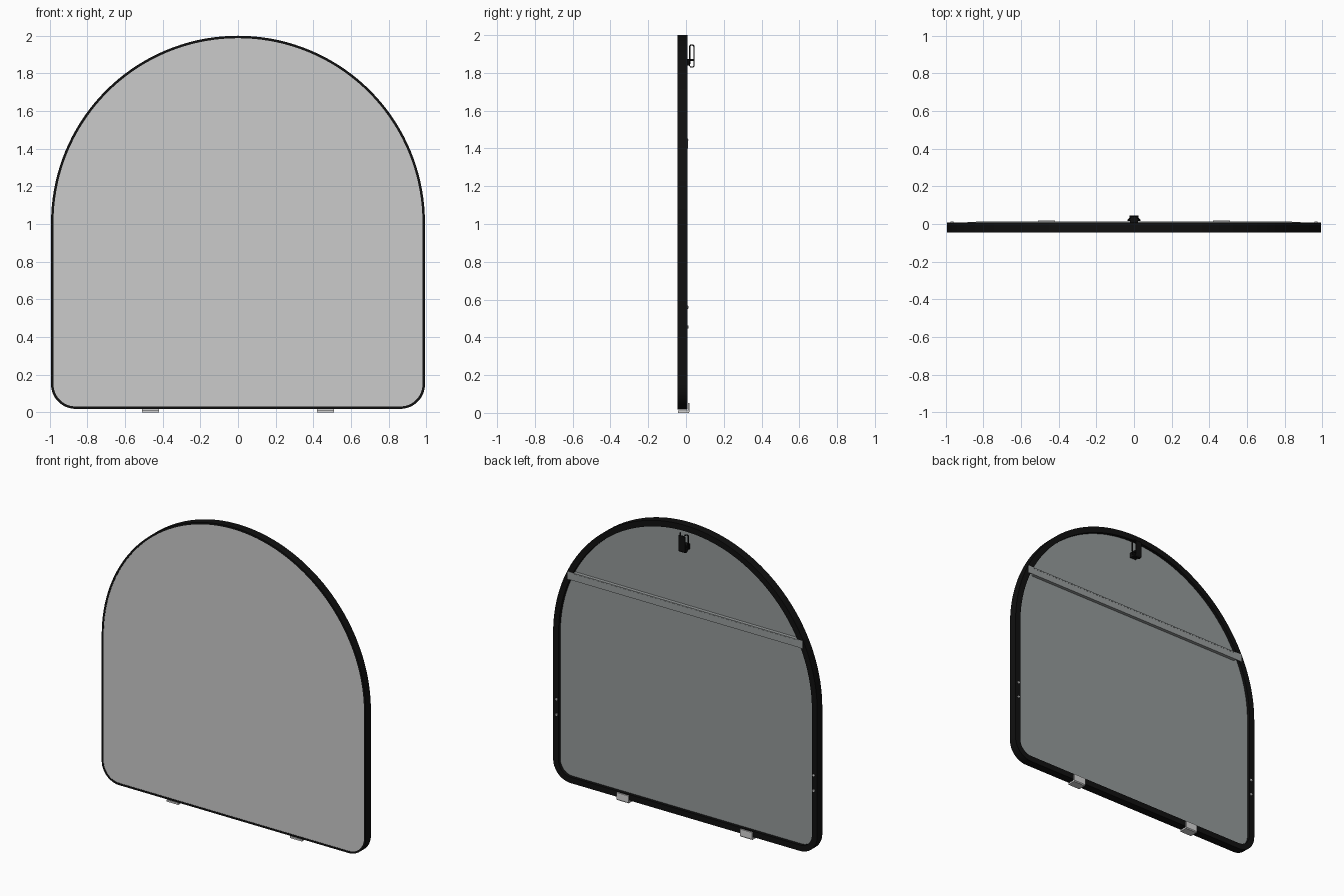
import bpy, bmesh, math
from mathutils import Vector

cube = bpy.data.objects.get("Cube")
if cube:
    bpy.data.objects.remove(cube, do_unlink=True)


def material(name, r, g, b, rough=0.5):
    m = bpy.data.materials.new(name)
    m.use_nodes = True
    m.diffuse_color = (r, g, b, 1)
    bsdf = m.node_tree.nodes["Principled BSDF"]
    bsdf.inputs["Base Color"].default_value = (r, g, b, 1)
    bsdf.inputs["Roughness"].default_value = rough
    return m


BLACK = material("matte black", 0.005, 0.005, 0.005)
GLASS = material("mirror silver", 0.6, 0.6, 0.6)
BACKING = material("backing grey", 0.30, 0.325, 0.325)
BAR = material("bar grey", 0.32, 0.34, 0.34)
STEEL = material("pale steel", 0.65, 0.65, 0.65)

HALF, BOTTOM, TOP, CORNER = 0.993, 0.018, 2.0, 0.13
FRONT, BACK = -0.046, 0.009


def finish(name, bm, mat, smooth=False):
    bmesh.ops.recalc_face_normals(bm, faces=bm.faces)
    mesh = bpy.data.meshes.new(name)
    bm.to_mesh(mesh)
    bm.free()
    mesh.materials.append(mat)
    ob = bpy.data.objects.new(name, mesh)
    bpy.context.collection.objects.link(ob)
    if smooth:
        bpy.ops.object.select_all(action="DESELECT")
        ob.select_set(True)
        bpy.context.view_layer.objects.active = ob
        bpy.ops.object.shade_smooth_by_angle(angle=math.radians(30))
    return ob


def arc(cx, cz, r, start, end, steps):
    angles = [math.radians(start + (end - start) * i / steps) for i in range(steps + 1)]
    return [(cx + r * math.cos(a), cz + r * math.sin(a)) for a in angles]


def arch_outline(inset):
    """Arch with rounded lower corners, shrunk by inset."""
    cx, cz, r = HALF - CORNER, BOTTOM + CORNER, CORNER - inset
    return (arc(0, TOP - HALF, HALF - inset, 0, 180, 72)
            + arc(-cx, cz, r, 180, 270, 12) + arc(cx, cz, r, 270, 360, 12))


def arch_loft(name, sections, mat, caps):
    """Joins arch rings given as (inset, y)."""
    bm = bmesh.new()
    rings = [[bm.verts.new((x, y, z)) for x, z in arch_outline(d)] for d, y in sections]
    n = len(rings[0])
    for a, b in zip(rings, rings[1:]):
        for i in range(n):
            j = (i + 1) % n
            bm.faces.new((a[i], a[j], b[j], b[i]))
    if caps:
        bm.faces.new(rings[0])
        bm.faces.new(rings[-1])
    return finish(name, bm, mat, True)


def box(name, x, y, z, mat):
    bm = bmesh.new()
    bmesh.ops.create_cube(bm, size=1)
    for v in bm.verts:
        v.co = Vector([lo + (hi - lo) * (c + 0.5) for c, (lo, hi) in zip(v.co, (x, y, z))])
    return finish(name, bm, mat)


def extrude_x(name, profile, x0, x1, mat):
    """Extrudes a closed y-z profile along x."""
    bm = bmesh.new()
    a = bm.faces.new([bm.verts.new((x0, y, z)) for y, z in profile])
    out = bmesh.ops.extrude_face_region(bm, geom=[a])
    moved = [v for v in out["geom"] if isinstance(v, bmesh.types.BMVert)]
    bmesh.ops.translate(bm, verts=moved, vec=(x1 - x0, 0, 0))
    return finish(name, bm, mat)


def wire(name, points, radius, mat, cyclic):
    curve = bpy.data.curves.new(name, "CURVE")
    curve.dimensions = "3D"
    curve.bevel_depth = radius
    curve.bevel_resolution = 2
    spline = curve.splines.new("POLY")
    spline.points.add(len(points) - 1)
    for p, co in zip(spline.points, points):
        p.co = (*co, 1)
    spline.use_cyclic_u = cyclic
    curve.materials.append(mat)
    ob = bpy.data.objects.new(name, curve)
    bpy.context.collection.objects.link(ob)
    return ob


# Frame channel, mirror glass and recessed backing
arch_loft("frame", [(0.013, -0.040), (0.013, FRONT), (0, FRONT), (0, BACK),
                    (0.04, BACK), (0.04, -0.014)], BLACK, False)
arch_loft("mirror_glass", [(0.012, -0.044), (0.012, -0.038)], GLASS, True)
arch_loft("backing_panel", [(0.03, -0.036), (0.03, -0.012)], BACKING, True)

# Cross bar between the sides, with tabs lapping the frame
box("cross_bar", (-0.84, 0.84), (-0.012, 0.011), (1.40, 1.452), BAR)
box("bar_lip", (-0.84, 0.84), (0.010, 0.012), (1.443, 1.447), BACKING)

for side, word in ((-1, "right"), (1, "left")):
    tab = sorted((side * 0.83, side * 0.885))
    box(word + "_bar_tab", tab, (0.008, 0.011), (1.40, 1.452), BAR)

    # Triangular hanging plate near the bar end
    bm = bmesh.new()
    bm.faces.new([bm.verts.new((side * x, 0.0125, z))
                  for x, z in ((0.76, 1.41), (0.81, 1.41), (0.81, 1.443))])
    finish(word + "_hanging_plate", bm, BACKING)

    # Screws on the side flange
    for level, z in (("lower", 0.455), ("upper", 0.56)):
        bm = bmesh.new()
        bmesh.ops.create_cone(bm, cap_ends=True, segments=16, radius1=0.009,
                              radius2=0.007, depth=0.003)
        for v in bm.verts:
            v.co = (v.co.x + side * 0.967, BACK + 0.0015 + v.co.z, v.co.y + z)
        finish(word + "_" + level + "_screw", bm, STEEL)

    # Angle clip under the frame
    x0, x1 = sorted((side * 0.42, side * 0.51))
    extrude_x(word + "_bottom_clip",
              [(-0.042, 0), (0.014, 0), (0.019, 0.006), (0.019, 0.052),
               (0.010, 0.052), (0.010, 0.012), (-0.042, 0.012)], x0, x1, STEEL)

# Hook at the top: mounting block, folded strap and wire loop
box("hook_mount", (-0.022, 0.022), (-0.012, 0.040), (1.862, 1.874), BLACK)
box("hook_foot", (-0.022, 0.022), (-0.012, 0.020), (1.838, 1.866), BLACK)
extrude_x("hook_strap",
          [(0.016, 0.0 + 1.84), (0.022, 1.829), (0.040, 1.829), (0.046, 1.838),
           (0.046, 1.94), (0.041, 1.94), (0.041, 1.840), (0.037, 1.835),
           (0.024, 1.835), (0.021, 1.84)], -0.024, 0.024, BLACK)
wire("hook_loop",
     [(-0.031, 0.020, 1.85), (-0.031, 0.020, 1.940), (-0.026, 0.024, 1.948),
      (-0.018, 0.036, 1.948), (-0.014, 0.042, 1.940), (0.014, 0.042, 1.940),
      (0.018, 0.036, 1.948), (0.026, 0.024, 1.948), (0.031, 0.020, 1.940),
      (0.031, 0.020, 1.85)], 0.004, BLACK, True)
